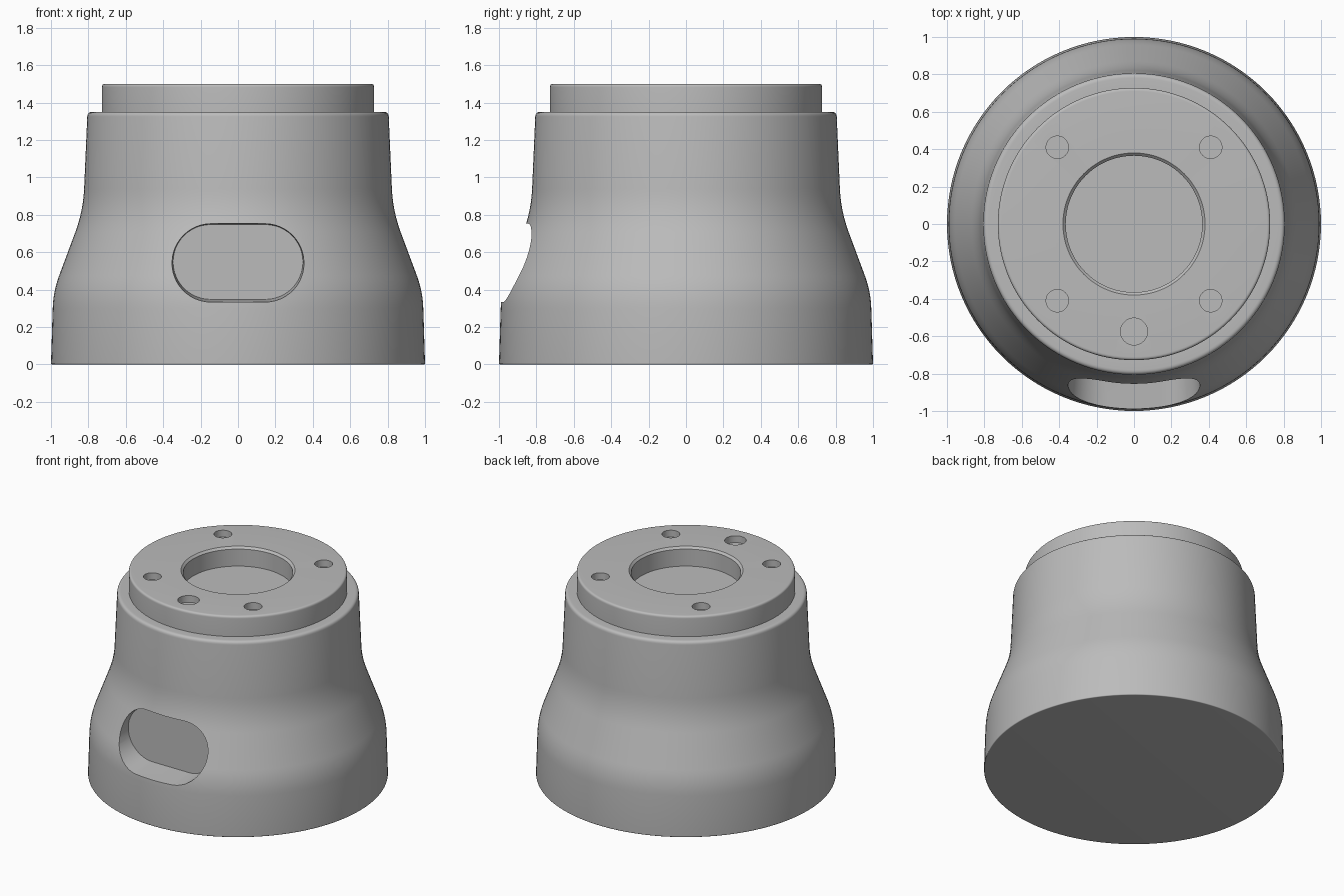
import bpy, bmesh, math
from mathutils import Vector, Matrix

if "Cube" in bpy.data.objects:
    bpy.data.objects.remove(bpy.data.objects["Cube"], do_unlink=True)

grey = bpy.data.materials.new("light_grey")
grey.use_nodes = True
grey.diffuse_color = (0.5, 0.5, 0.5, 1)
grey.node_tree.nodes["Principled BSDF"].inputs["Base Color"].default_value = (0.5, 0.5, 0.5, 1)


def make_object(name, bm):
    bmesh.ops.recalc_face_normals(bm, faces=bm.faces)
    mesh = bpy.data.meshes.new(name)
    bm.to_mesh(mesh)
    bm.free()
    mesh.materials.append(grey)
    obj = bpy.data.objects.new(name, mesh)
    bpy.context.collection.objects.link(obj)
    return obj


def rounded(points, steps=6):
    """Round each profile corner (radius, height, fillet length)."""
    result = []
    for i, (r, z, fillet) in enumerate(points):
        corner = Vector((r, 0, z))
        if not fillet:
            result.append(corner)
            continue
        before = Vector((points[i - 1][0], 0, points[i - 1][1]))
        after = Vector((points[i + 1][0], 0, points[i + 1][1]))
        a = corner + (before - corner).normalized() * fillet
        b = corner + (after - corner).normalized() * fillet
        for s in range(steps + 1):
            t = s / steps
            result.append(a * (1 - t) ** 2 + corner * 2 * t * (1 - t) + b * t * t)
    return result


def revolve(name, points, segments=128):
    bm = bmesh.new()
    verts = [bm.verts.new(p) for p in points]
    edges = [bm.edges.new(pair) for pair in zip(verts, verts[1:])]
    bmesh.ops.spin(bm, geom=verts + edges, cent=(0, 0, 0), axis=(0, 0, 1),
                   angle=math.tau, steps=segments, use_duplicate=False)
    bmesh.ops.remove_doubles(bm, verts=bm.verts, dist=0.0002)
    return make_object(name, bm)


def hole_cutter(name, x, y, radius, floor):
    bm = bmesh.new()
    bmesh.ops.create_cone(bm, cap_ends=True, segments=40, radius1=radius, radius2=radius,
                          depth=0.2, matrix=Matrix.Translation((x, y, floor + 0.1)))
    return make_object(name, bm)


def slot_cutter(name, z, half_length, radius, y_floor, y_front, flare):
    """Pill-shaped pocket that widens slightly towards the front."""
    bm = bmesh.new()
    loops = []
    for y, rad in ((y_floor, radius), (y_front, radius + flare)):
        loop = []
        for side in (1, -1):
            for i in range(25):
                a = math.pi * i / 24 - math.pi / 2
                loop.append(bm.verts.new((side * (half_length + rad * math.cos(a)), y,
                                          z + side * rad * math.sin(a))))
        bm.faces.new(loop)
        loops.append(loop)
    floor, front = loops
    for i in range(len(floor)):
        bm.faces.new((floor[i - 1], floor[i], front[i], front[i - 1]))
    return make_object(name, bm)


# Flared housing with stepped flange and central recess
body = revolve("base_housing", rounded([
    (0, 0, 0), (1.0, 0, 0.008), (0.988, 0.39, 0.09), (0.828, 0.82, 0.12),
    (0.805, 1.35, 0.025), (0.728, 1.35, 0), (0.728, 1.5, 0.018),
    (0.38, 1.5, 0), (0.365, 1.485, 0), (0.365, 1.36, 0), (0, 1.36, 0)]))

# Front slot, four bolt holes and one pin hole
cutters = [slot_cutter("slot_cutter", 0.548, 0.147, 0.2, -0.78, -1.08, 0.022),
           hole_cutter("pin_hole_cutter", 0, -0.575, 0.072, 1.45)]
for x in (-0.41, 0.41):
    for y in (-0.41, 0.41):
        cutters.append(hole_cutter("bolt_hole_cutter", x, y, 0.06, 1.45))

bpy.context.view_layer.objects.active = body
for cutter in cutters:
    cut = body.modifiers.new(cutter.name, 'BOOLEAN')
    cut.operation = 'DIFFERENCE'
    cut.solver = 'EXACT'
    cut.object = cutter
    bpy.ops.object.modifier_apply(modifier=cut.name)
    bpy.data.objects.remove(cutter, do_unlink=True)

# Smooth curved walls, crisp edges
for obj in bpy.context.selected_objects:
    obj.select_set(False)
body.select_set(True)
bpy.ops.object.shade_smooth_by_angle(angle=math.radians(30))
